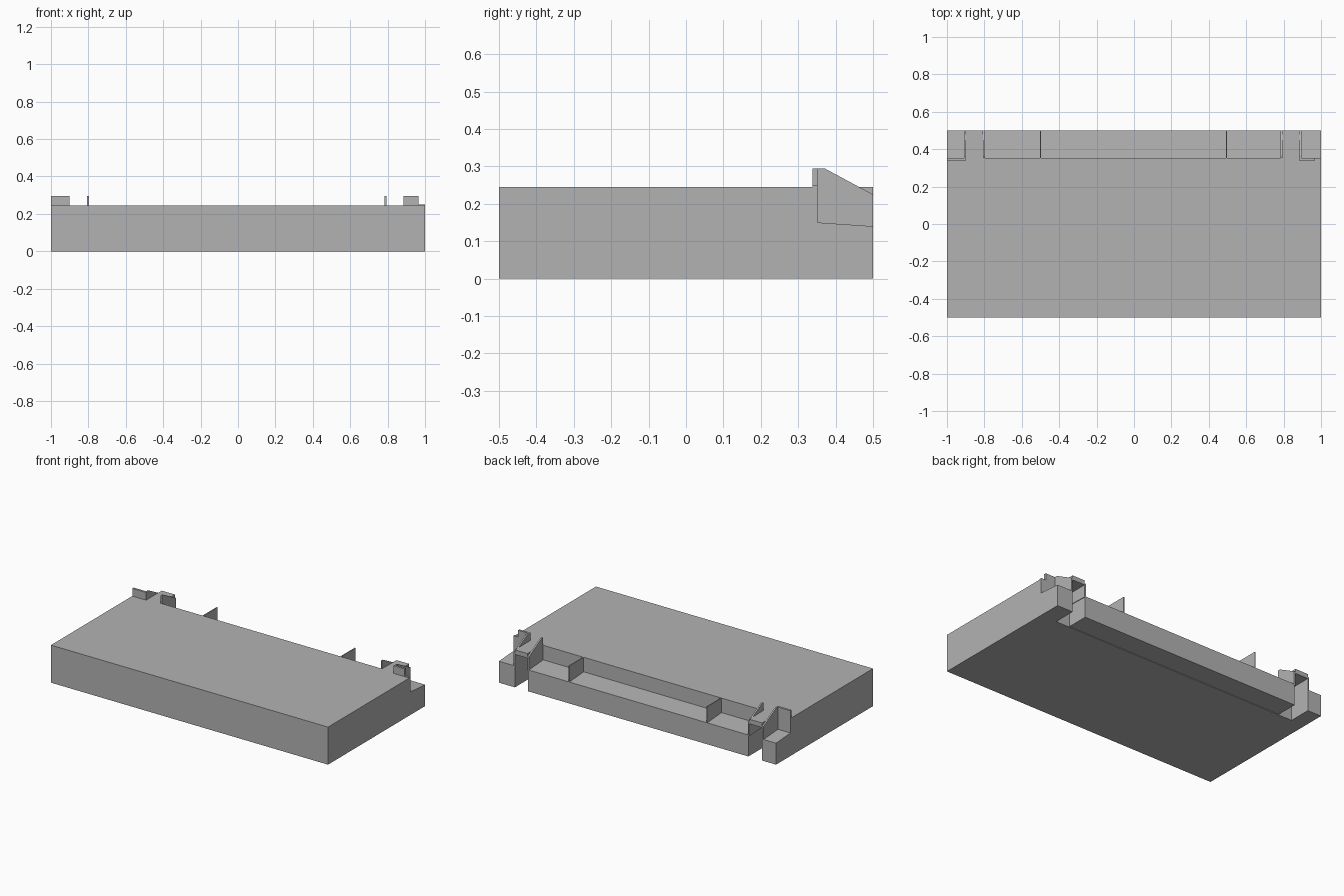
import bpy
import bmesh

cube = bpy.data.objects.get("Cube")
if cube:
    bpy.data.objects.remove(cube, do_unlink=True)

grey = bpy.data.materials.new("plain_grey")
grey.use_nodes = True
grey.diffuse_color = (0.45, 0.45, 0.45, 1)
grey.node_tree.nodes["Principled BSDF"].inputs["Base Color"].default_value = grey.diffuse_color


def extrude_x(name, profile, x0, x1):
    """Sweep a (y, z) outline from x0 to x1."""
    bm = bmesh.new()
    face = bm.faces.new([bm.verts.new((x0, y, z)) for y, z in profile])
    swept = bmesh.ops.extrude_face_region(bm, geom=[face])
    verts = [v for v in swept["geom"] if isinstance(v, bmesh.types.BMVert)]
    bmesh.ops.translate(bm, verts=verts, vec=(x1 - x0, 0, 0))
    bmesh.ops.recalc_face_normals(bm, faces=bm.faces)
    mesh = bpy.data.meshes.new(name)
    bm.to_mesh(mesh)
    bm.free()
    mesh.materials.append(grey)
    obj = bpy.data.objects.new(name, mesh)
    bpy.context.collection.objects.link(obj)
    return obj


def box(name, x0, x1, y0, y1, z0, z1):
    return extrude_x(name, [(y0, z0), (y1, z0), (y1, z1), (y0, z1)], x0, x1)


BACK, WALL, TOP, RAIL = 0.5, 0.352, 0.245, 0.295

# Main platform
box("platform", -1, 1, -BACK, WALL, 0, TOP)

# Low sloping ledge, with a narrow groove beneath its front edge
ledge = [(WALL, 0.15), (BACK, 0.14), (BACK, 0), (WALL + 0.005, 0),
         (WALL + 0.005, 0.14), (WALL, 0.14)]
extrude_x("rear_ledge", ledge, -0.8, 0.79)

# Corner blocks outside the two slots
block = [(WALL, 0.15), (BACK, 0.14), (BACK, 0), (WALL, 0)]
extrude_x("right_corner_block", block, -1, -0.9)
extrude_x("left_corner_block", block, 0.885, 1)

# Sloped cheek plates on each side of the slots
cheek = [(WALL, 0.14), (WALL, RAIL), (0.37, RAIL), (BACK, 0.225), (BACK, 0.135)]
for name, x in (("right_outer", -0.91), ("right_inner", -0.806),
                ("left_inner", 0.784), ("left_outer", 0.885)):
    extrude_x(name + "_cheek", cheek, x, x + 0.01)

# Bridging plates over the slots, level with the platform
for name, x0, x1 in (("right", -0.9, -0.806), ("left", 0.794, 0.885)):
    box(name + "_slot_bridge", x0, x1, WALL, BACK, 0.215, TOP)

# Upstand plates at the corners
box("right_upstand", -1, -0.9, 0.338, WALL, TOP, RAIL)
box("left_upstand", 0.885, 0.965, 0.338, WALL, TOP, RAIL)
box("left_low_upstand", 0.965, 1, 0.338, WALL, TOP, 0.25)

# Thin ribs on the ledge
for name, x in (("right", -0.5), ("left", 0.495)):
    box(name + "_rib", x - 0.003, x + 0.003, WALL, BACK, 0.135, TOP)
